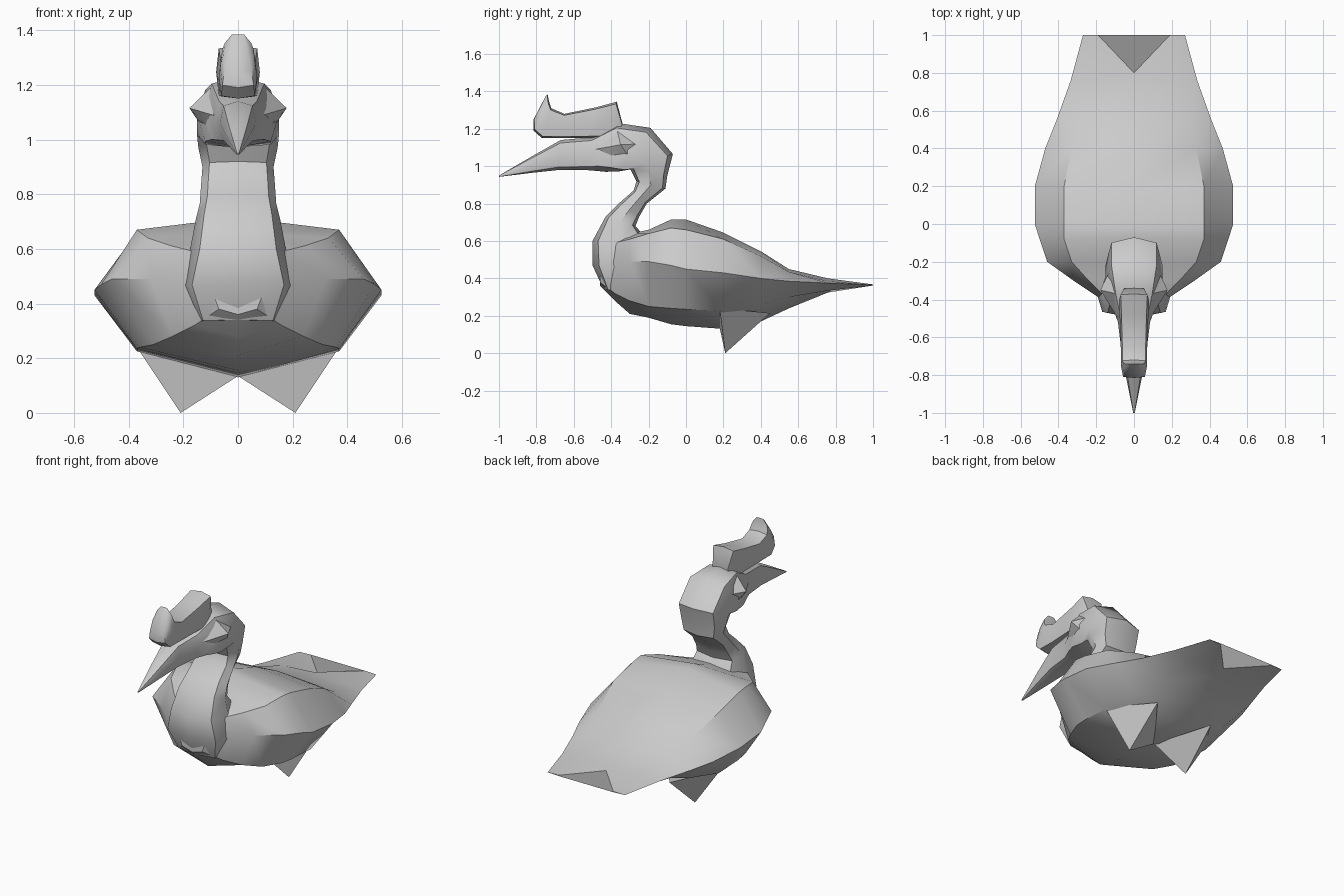
import bpy, bmesh, math
from mathutils import Vector

cube = bpy.data.objects.get("Cube")
if cube:
    bpy.data.objects.remove(cube, do_unlink=True)

grey = bpy.data.materials.new("soft grey")
grey.use_nodes = True
grey.diffuse_color = (0.6, 0.6, 0.6, 1)
grey.node_tree.nodes["Principled BSDF"].inputs["Base Color"].default_value = (0.6, 0.6, 0.6, 1)


def finish(name, bm, angle):
    bmesh.ops.recalc_face_normals(bm, faces=bm.faces)
    mesh = bpy.data.meshes.new(name)
    bm.to_mesh(mesh)
    bm.free()
    mesh.materials.append(grey)
    obj = bpy.data.objects.new(name, mesh)
    bpy.context.collection.objects.link(obj)
    bpy.ops.object.select_all(action="DESELECT")
    obj.select_set(True)
    bpy.context.view_layer.objects.active = obj
    bpy.ops.object.shade_smooth_by_angle(angle=math.radians(angle))
    return obj


def loft(name, rings, angle=35):
    """Skin a list of equal closed rings and cap both ends."""
    bm = bmesh.new()
    rows = [[bm.verts.new(p) for p in ring] for ring in rings]
    n = len(rows[0])
    for a, b in zip(rows, rows[1:]):
        for i in range(n):
            j = (i + 1) % n
            bm.faces.new((a[i], a[j], b[j], b[i]))
    bm.faces.new(rows[0])
    bm.faces.new(rows[-1])
    return finish(name, bm, angle)


def oval(fy, fz, by, bz, w, square):
    """Eight-sided ring between a front and a back point, w wide each side."""
    front, back = Vector((0, fy, fz)), Vector((0, by, bz))
    mid, half, side = (front + back) / 2, (front - back) / 2, Vector((w, 0, 0))
    ring = []
    for k in range(8):
        a = k * math.pi / 4
        s = square * math.sqrt(2) if k % 2 else 1
        ring.append(mid + half * math.cos(a) * s + side * math.sin(a) * s)
    return ring


def pyramid(name, base, apex):
    bm = bmesh.new()
    ring = [bm.verts.new(p) for p in base]
    tip = bm.verts.new(apex)
    for i, v in enumerate(ring):
        bm.faces.new((v, ring[(i + 1) % len(ring)], tip))
    bm.faces.new(ring)
    return finish(name, bm, 30)


# Body and forked tail: y, side (x, z), upper corner (x, z), spine z, lower corner (x, z), keel z
sections = [
    (-.46, .10, .46, .07, .55, .57, .07, .38, .36),
    (-.38, .20, .48, .16, .59, .62, .16, .32, .28),
    (-.3, .32, .49, .24, .61, .64, .24, .28, .21),
    (-.2, .46, .49, .33, .64, .66, .31, .25, .19),
    (-.08, .50, .47, .37, .67, .715, .36, .24, .155),
    (0, .525, .45, .37, .66, .715, .37, .235, .145),
    (.2, .525, .43, .37, .61, .645, .37, .225, .13),
    (.4, .47, .40, .33, .52, .545, .32, .26, .17),
    (.55, .41, .385, .29, .435, .45, .27, .30, .24),
    (.76, .335, .375, .22, .385, .40, .2, .335, .325),
    (1, .27, .365, .19, .368, .372, .19, .362, .36),
]
rings = []
for y, sx, sz, ux, uz, spine, lx, lz, keel in sections:
    mid_y = min(y, .8)
    half = [(ux, y, uz), (sx, y, sz), (lx, y, lz)]
    mirrored = [(-px, py, pz) for px, py, pz in reversed(half)]
    rings.append([(0, mid_y, spine)] + half + [(0, mid_y, keel)] + mirrored)
loft("body_and_tail", rings)

# Neck, head and beak: front y, z, back y, z, half width
neck = [
    (-.44, .34, -.2, .32, .16), (-.5, .47, -.15, .46, .21), (-.5, .60, -.2, .6, .175),
    (-.43, .73, -.27, .68, .155), (-.36, .8, -.25, .73, .14), (-.28, .87, -.21, .8, .135),
    (-.265, .92, -.11, .88, .13), (-.3, .99, -.1, .95, .145), (-.36, .972, -.07, 1.065, .15),
    (-.43, .97, -.19, 1.205, .15), (-.48, .975, -.36, 1.23, .12), (-.54, .98, -.5, 1.155, .085),
    (-.68, .98, -.67, 1.14, .066), (-.82, .965, -.82, 1.055, .04), (-1, .943, -1, .95, .004),
]
loft("neck_head_and_beak", [oval(*s, .8) for s in neck], 40)

# Crest above the beak with an upturned tip: top y, z, underside y, z, half width
crest = [
    (-.34, 1.23, -.37, 1.12, .06), (-.37, 1.345, -.44, 1.15, .08), (-.48, 1.315, -.54, 1.15, .075),
    (-.65, 1.28, -.66, 1.15, .07), (-.72, 1.31, -.77, 1.15, .07), (-.73, 1.34, -.815, 1.19, .065),
    (-.735, 1.36, -.815, 1.25, .055), (-.74, 1.385, -.75, 1.375, .025),
]
loft("crest", [oval(*s, .88) for s in crest], 40)

# Paired cheeks and feet
for side, s in (("left", 1), ("right", -1)):
    pyramid(side + "_cheek",
            [(s * .09, -.37, 1.2), (s * .12, -.23, 1.12), (s * .12, -.29, 1.03),
             (s * .07, -.45, 1.0), (s * .06, -.54, 1.08)],
            (s * .178, -.35, 1.115))
    pyramid(side + "_foot",
            [(s * .37, .18, .24), (0, .18, .135), (s * .2, .45, .215)],
            (s * .21, .21, 0))
